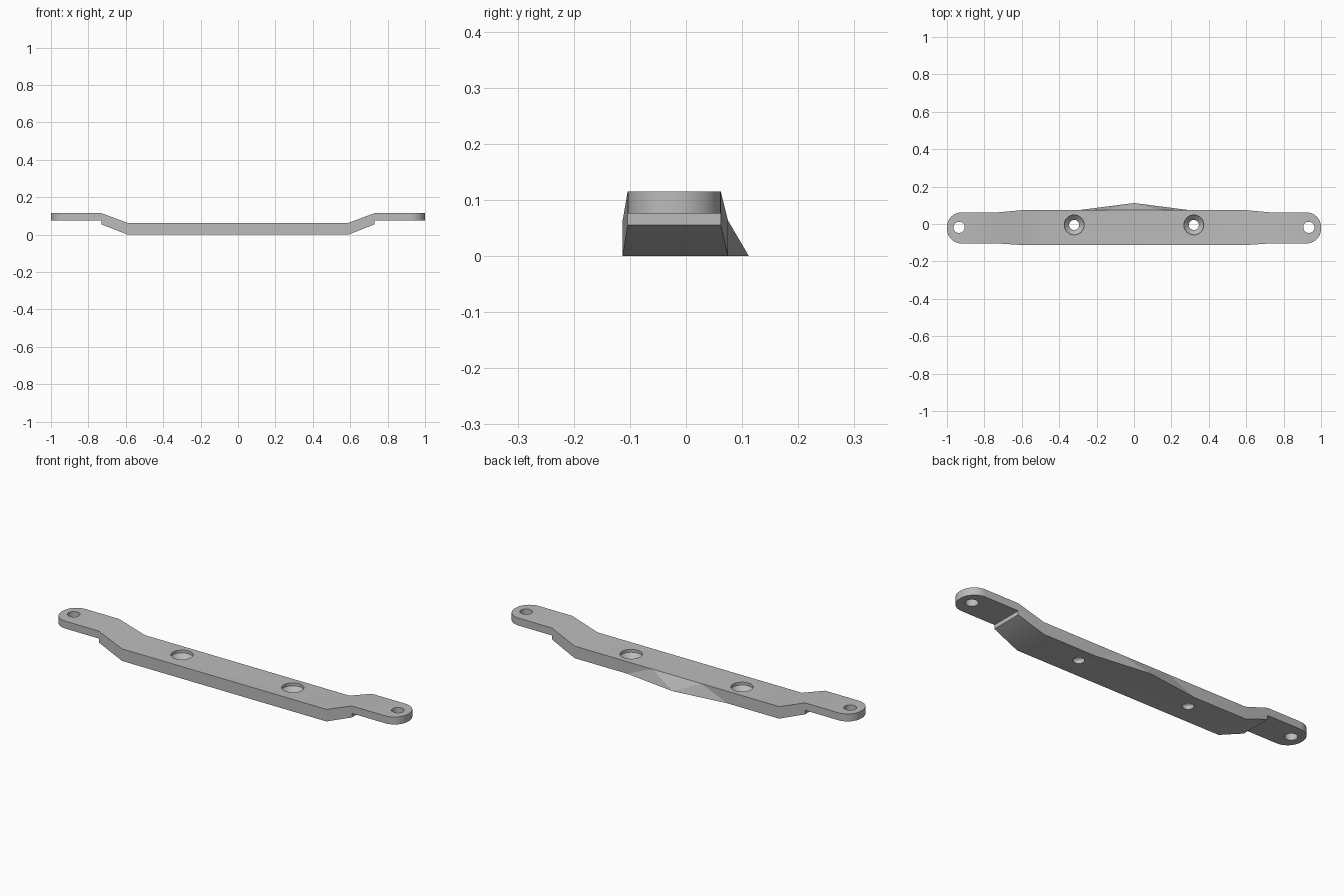
import bpy, bmesh, math
from mathutils import Vector

cube = bpy.data.objects.get("Cube")
if cube:
    bpy.data.objects.remove(cube, do_unlink=True)

metal = bpy.data.materials.new("satin_grey")
metal.use_nodes = True
grey = (0.5, 0.5, 0.5, 1)
metal.diffuse_color = grey
metal.node_tree.nodes["Principled BSDF"].inputs["Base Color"].default_value = grey


def make_object(name, bm):
    bmesh.ops.recalc_face_normals(bm, faces=bm.faces)
    mesh = bpy.data.meshes.new(name)
    bm.to_mesh(mesh)
    bm.free()
    mesh.materials.append(metal)
    ob = bpy.data.objects.new(name, mesh)
    bpy.context.collection.objects.link(ob)
    return ob


def prism(name, points, offset):
    bm = bmesh.new()
    face = bm.faces.new([bm.verts.new(p) for p in points])
    out = bmesh.ops.extrude_face_region(bm, geom=[face])
    moved = [v for v in out["geom"] if isinstance(v, bmesh.types.BMVert)]
    bmesh.ops.translate(bm, verts=moved, vec=Vector(offset))
    return make_object(name, bm)


def lathe(name, x, y, rings, steps=32):
    # Closed round cutter from (radius, height) rings
    bm = bmesh.new()
    loops = []
    for r, z in rings:
        loops.append([bm.verts.new((x + r * math.cos(math.tau * i / steps),
                                    y + r * math.sin(math.tau * i / steps), z))
                      for i in range(steps)])
    for a, b in zip(loops, loops[1:]):
        for i in range(steps):
            j = (i + 1) % steps
            bm.faces.new((a[i], a[j], b[j], b[i]))
    bm.faces.new(loops[0])
    bm.faces.new(loops[-1])
    return make_object(name, bm)


def boolean(target, tool, operation):
    mod = target.modifiers.new("cut", "BOOLEAN")
    mod.operation, mod.solver, mod.object = operation, "EXACT", tool
    bpy.context.view_layer.objects.active = target
    bpy.ops.object.modifier_apply(modifier=mod.name)
    bpy.data.objects.remove(tool, do_unlink=True)


# Side profile of the stepped bar, mirrored about x = 0
top = [(1.1, .115), (.73, .115), (.59, .063)]
bottom = [(.59, 0), (.73, .055), (.73, .076), (1.1, .076)]
half = top[::-1] + bottom[::-1]
side = top + [(-x, z) for x, z in top[::-1]] + [(-x, z) for x, z in bottom[::-1]] + bottom
bar = prism("mounting_bar", [(x, -.3, z) for x, z in side], (0, .6, 0))

# Plan outline with slight taper and rounded ends
radius = .078
front, back = -.104, .062
right_edge = [(.59, -.113), (.73, front)]
for cy, start in ((front + radius, -90), (back - radius, 0)):
    for i in range(11):
        a = math.radians(start + 9 * i)
        right_edge.append((1 - radius + radius * math.cos(a), cy + radius * math.sin(a)))
right_edge += [(.73, back), (.59, .075)]
plan = right_edge + [(-x, y) for x, y in right_edge[::-1]]
outline = prism("plan_cutter", [(x, y, -.2) for x, y in plan], (0, 0, .6))
boolean(bar, outline, "INTERSECT")

# Faceted wedge on the back edge
bm = bmesh.new()
outer = [bm.verts.new(p) for p in ((-.29, .075, 0), (-.14, .075, .063),
                                   (.14, .075, .063), (.29, .075, 0))]
apex = bm.verts.new((0, .112, 0))
bm.faces.new(outer)
for i in range(4):
    bm.faces.new((outer[i], outer[(i + 1) % 4], apex))
wedge = make_object("back_wedge", bm)

# Countersunk centre holes and plain end holes
for s in (-1, 1):
    sink = lathe("countersink_cutter", s * .32, -.005,
                 [(.027, -.1), (.027, .022), (.053, .048), (.053, .2)])
    boolean(bar, sink, "DIFFERENCE")
    hole = lathe("end_hole_cutter", s * .935, -.018, [(.03, -.1), (.03, .3)])
    boolean(bar, hole, "DIFFERENCE")

# Smooth gentle bends, keep sharp edges
for ob in bpy.context.scene.objects:
    ob.select_set(ob == bar)
bpy.context.view_layer.objects.active = bar
bpy.ops.object.shade_smooth_by_angle(angle=math.radians(30))
